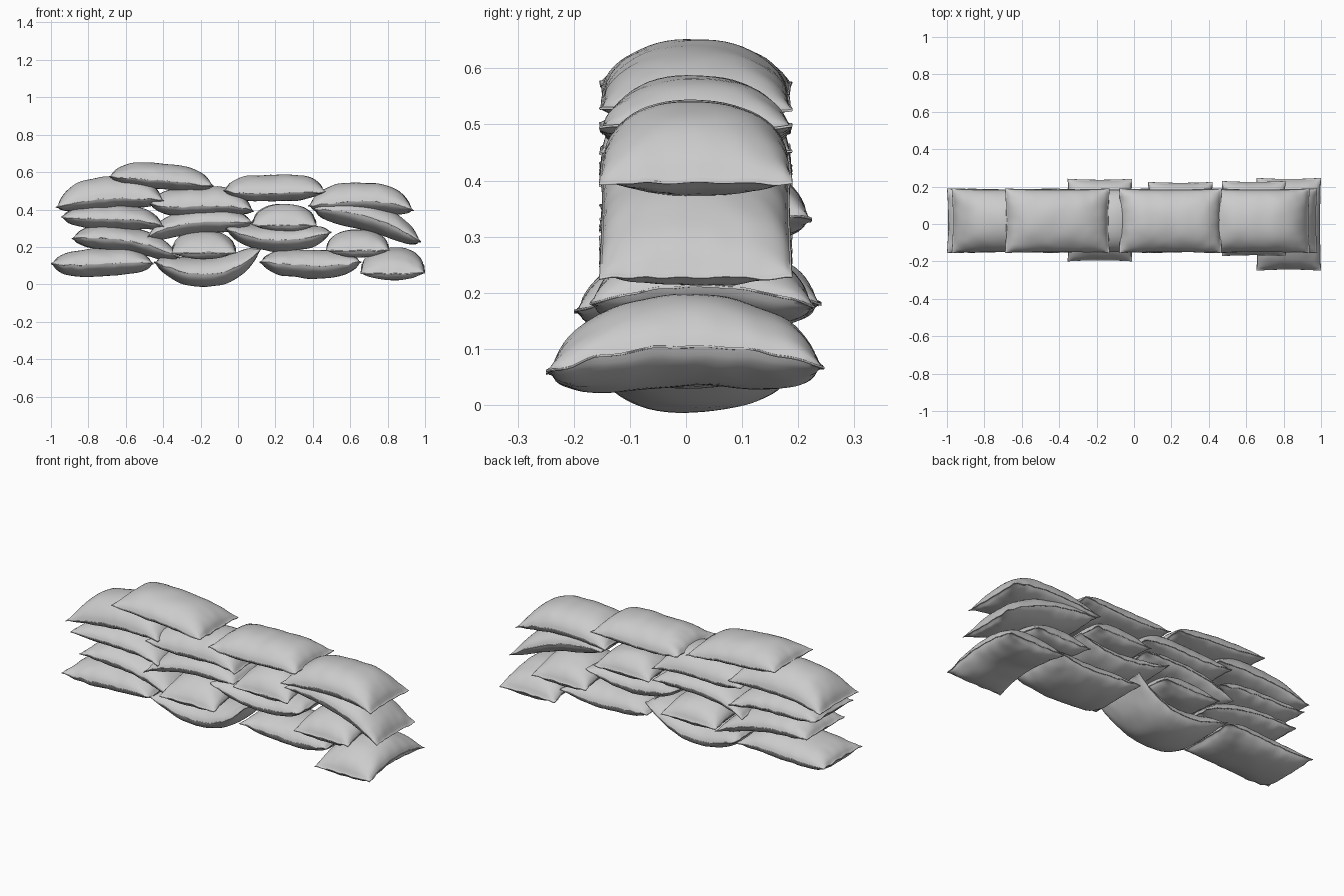
import bpy, bmesh, math
from mathutils import Vector, noise

cube = bpy.data.objects.get("Cube")
if cube:
    bpy.data.objects.remove(cube, do_unlink=True)

# One plain cloth colour
cloth = bpy.data.materials.new("grey_cloth")
cloth.use_nodes = True
COLOUR = (0.6, 0.6, 0.6, 1)
cloth.diffuse_color = COLOUR
bsdf = cloth.node_tree.nodes["Principled BSDF"]
bsdf.inputs["Base Color"].default_value = COLOUR
bsdf.inputs["Roughness"].default_value = 0.8

NU, NV = 40, 30   # grid cells along and across a bag
RIM = 0.975       # the stuffing ends here, the sewn flange follows


def through(points, t):
    """Smooth curve through evenly spaced heights, t from 0 to 1."""
    n, total = len(points) - 1, 0
    for i, p in enumerate(points):
        for j in range(n + 1):
            if j != i:
                p *= (t * n - j) / (i - j)
        total += p
    return total


def swell(u, v):
    """Stuffed pillow height, 1 in the middle and 0 at the seam."""
    a = max(0, 1 - abs(u / RIM) ** 3.5)
    b = max(0, 1 - abs(v / RIM) ** 2.3)
    return (a * b) ** 0.6


def bag(name, axis, along, across, seam, up, down, seed):
    """Pillow bent along its length to follow the seam heights."""
    bm = bmesh.new()
    sheets = []
    for side, height in ((1, up), (-1, down)):
        grid = []
        for i in range(NU + 1):
            row = []
            u = math.sin(math.pi / 2 * (2 * i / NU - 1))
            for j in range(NV + 1):
                v = math.sin(math.pi / 2 * (2 * j / NV - 1))
                edge = i in (0, NU) or j in (0, NV)
                if edge and side < 0:
                    row.append(sheets[0][i][j])
                    continue
                # edges pulled in slightly between the pointed corners
                pu = u * (1 - 0.025 * (1 - v * v))
                pv = v * (1 - 0.03 * (1 - u * u))
                a = along[0] + (along[1] - along[0]) * (pu + 1) / 2
                b = across[0] + (across[1] - across[0]) * (pv + 1) / 2
                f = swell(u, v)
                # ruffled seam and soft creases
                ruffle = 0.007 * (1 - f) * noise.noise(Vector((a * 22, b * 22, seed)))
                crease = 0.008 * f * noise.noise(Vector((a * 11, b * 5, seed + 9 * side)))
                z = through(seam, (pu + 1) / 2) + ruffle
                z += side * (height * f + crease + (0 if edge else 0.002))
                co = (a, b, z) if axis == "x" else (b, a, z)
                row.append(bm.verts.new(co))
            grid.append(row)
        sheets.append(grid)
        for i in range(NU):
            for j in range(NV):
                bm.faces.new((grid[i][j], grid[i + 1][j], grid[i + 1][j + 1], grid[i][j + 1]))
    bmesh.ops.recalc_face_normals(bm, faces=bm.faces[:])
    mesh = bpy.data.meshes.new(name)
    bm.to_mesh(mesh)
    bm.free()
    mesh.materials.append(cloth)
    obj = bpy.data.objects.new(name, mesh)
    bpy.context.collection.objects.link(obj)
    bpy.ops.object.select_all(action="DESELECT")
    obj.select_set(True)
    bpy.context.view_layer.objects.active = obj
    bpy.ops.object.shade_smooth_by_angle(angle=math.radians(50))


# Long bags lying along the wall: x span, seam heights, rise above, drop below
DEPTH = (-0.155, 0.19)
long_bags = [
    ("bottom_bag_right", (-1.0, -0.45), (0.11, 0.105, 0.115, 0.11), 0.08, 0.065),
    ("bottom_bag_sagging", (-0.45, 0.125), (0.12, 0.06, 0.07, 0.19), 0.08, 0.065),
    ("bottom_bag_middle", (0.115, 0.66), (0.12, 0.105, 0.10, 0.12), 0.08, 0.065),
    ("second_bag_right", (-0.89, -0.31), (0.245, 0.245, 0.215, 0.14), 0.07, 0.06),
    ("second_bag_sagging", (-0.07, 0.50), (0.30, 0.245, 0.24, 0.28), 0.07, 0.06),
    ("third_bag_right", (-0.945, -0.395), (0.36, 0.35, 0.345, 0.31), 0.075, 0.05),
    ("third_bag_middle", (-0.485, 0.08), (0.255, 0.32, 0.335, 0.33), 0.07, 0.06),
    ("third_bag_left", (0.40, 0.98), (0.40, 0.385, 0.33, 0.225), 0.08, 0.075),
    ("fourth_bag_right", (-0.975, -0.395), (0.41, 0.45, 0.46, 0.45), 0.115, 0.05),
    ("fourth_bag_middle", (-0.475, 0.085), (0.43, 0.415, 0.42, 0.39), 0.10, 0.05),
    ("fourth_bag_centre", (-0.08, 0.47), (0.50, 0.485, 0.49, 0.495), 0.097, 0.04),
    ("fourth_bag_left", (0.375, 0.94), (0.42, 0.44, 0.44, 0.395), 0.10, 0.06),
    ("top_bag", (-0.69, -0.13), (0.575, 0.56, 0.545, 0.525), 0.09, 0.04),
]
for k, (name, span, seam, up, down) in enumerate(long_bags):
    bag(name, "x", span, DEPTH, seam, up, down, k * 3.7)

# Bags laid crosswise, their short ends facing front and back
cross_bags = [
    ("bottom_cross_bag", (0.655, 1.0), (-0.25, 0.247), (0.055, 0.105, 0.065), 0.088, 0.07),
    ("second_cross_bag_right", (-0.355, -0.01), (-0.2, 0.242), (0.165, 0.205, 0.18), 0.08, 0.06),
    ("second_cross_bag_left", (0.47, 0.81), (-0.172, 0.23), (0.18, 0.21, 0.175), 0.08, 0.06),
    ("third_cross_bag", (0.075, 0.42), (-0.155, 0.225), (0.315, 0.345, 0.33), 0.085, 0.05),
]
for k, (name, width, span, seam, up, down) in enumerate(cross_bags):
    bag(name, "y", span, width, seam, up, down, 60 + k * 4.3)
